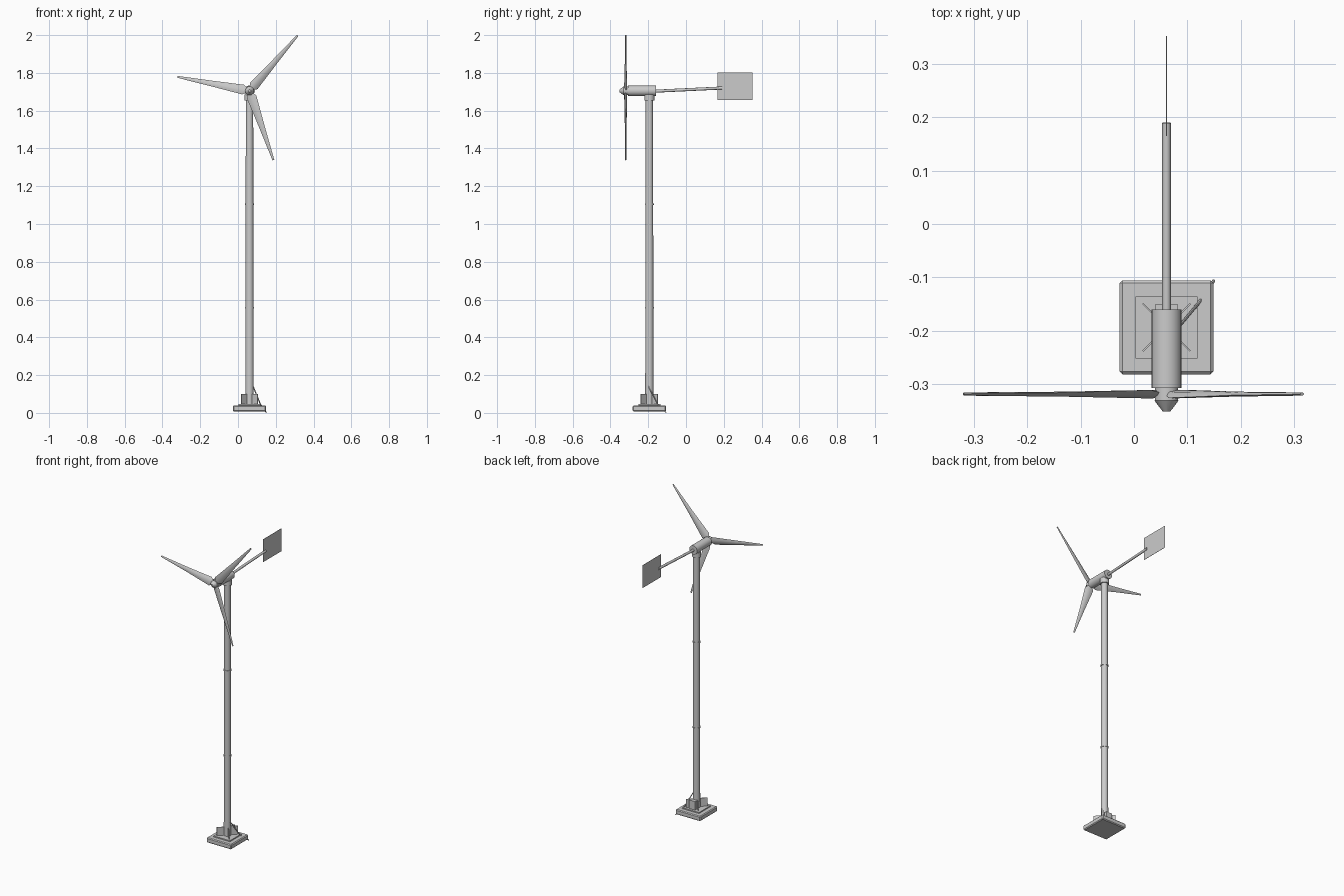
import bpy, bmesh, math
from mathutils import Vector, Matrix

if "Cube" in bpy.data.objects:
    bpy.data.objects.remove(bpy.data.objects["Cube"])

PX, PY = 0.061, -0.194      # tower axis
HZ = 1.705                  # rotor axis height


def obj_from_bm(name, bm, smooth=False):
    bmesh.ops.recalc_face_normals(bm, faces=bm.faces)
    me = bpy.data.meshes.new(name)
    bm.to_mesh(me)
    bm.free()
    ob = bpy.data.objects.new(name, me)
    bpy.context.collection.objects.link(ob)
    if smooth:
        bpy.ops.object.select_all(action='DESELECT')
        ob.select_set(True)
        bpy.context.view_layer.objects.active = ob
        bpy.ops.object.shade_smooth_by_angle(angle=math.radians(35))
    return ob


def box(name, center, size, rot=0.0, bevel=0.0):
    bm = bmesh.new()
    m = Matrix.Translation(center) @ Matrix.Rotation(rot, 4, 'Z') @ Matrix.Diagonal((*size, 1))
    bmesh.ops.create_cube(bm, size=1, matrix=m)
    if bevel:
        bmesh.ops.bevel(bm, geom=bm.edges[:], offset=bevel, segments=1, affect='EDGES')
    return obj_from_bm(name, bm)


def rod(name, a, b, r1, r2=None, sides=16):
    a, b = Vector(a), Vector(b)
    d = b - a
    bm = bmesh.new()
    m = Matrix.Translation((a + b) / 2) @ d.to_track_quat('Z', 'Y').to_matrix().to_4x4()
    bmesh.ops.create_cone(bm, cap_ends=True, segments=sides, radius1=r1,
                          radius2=r1 if r2 is None else r2, depth=d.length, matrix=m)
    return obj_from_bm(name, bm, True)


# Foundation block and mounting plate
box("foundation", (PX, PY, 0.023), (0.176, 0.176, 0.032), bevel=0.005)
box("mounting_plate", (PX, PY, 0.042), (0.116, 0.116, 0.008))

# Diagonal gusset fins around the tower foot
for i in range(4):
    a = math.radians(45 + 90 * i)
    c = (PX + 0.038 * math.cos(a), PY + 0.038 * math.sin(a), 0.072)
    box(f"gusset_{i + 1}", c, (0.05, 0.003, 0.056), rot=a)

# Small box behind the foot
box("junction_box", (PX, PY + 0.033, 0.072), (0.042, 0.022, 0.056))

# Ground cable running to the foundation corner
pts = [(0.078, -0.2, 0.145), (0.119, -0.151, 0.045), (0.15, -0.106, 0.003)]
for i in range(2):
    rod(f"ground_cable_{i + 1}", pts[i], pts[i + 1], 0.003, sides=8)

# Tower with joint rings and yaw collar
rod("tower", (PX, PY, 0.04), (PX, PY, 1.665), 0.022, 0.0195)
for i, z in enumerate((0.557, 1.105)):
    rod(f"joint_ring_{i + 1}", (PX, PY, z - 0.004), (PX, PY, z + 0.004), 0.0235)
rod("yaw_collar", (PX, PY, 1.653), (PX, PY, 1.685), 0.027)

# Nacelle, hub and nose cone
rod("nacelle", (PX, -0.308, HZ), (PX, -0.16, HZ), 0.028, sides=24)
rod("hub", (PX, -0.332, HZ), (PX, -0.306, HZ), 0.022)
rod("nose_cone", (PX, -0.352, HZ), (PX, -0.331, HZ), 0.007, 0.023)

# Tail boom and flat vane
rod("tail_boom", (PX, -0.165, 1.703), (PX, 0.19, 1.72), 0.008, sides=12)
box("tail_vane", (PX, 0.259, 1.73), (0.0015, 0.187, 0.146))


# Blade: twisted, tapering lens section swept outward from the hub
def blade(name, angle):
    stations = [(0.012, 0.022, 0.014, 12), (0.035, 0.054, 0.011, 16),
                (0.2, 0.031, 0.008, 9), (0.388, 0.010, 0.006, 3)]
    profile = [(-0.5, 0), (-0.2, 0.42), (0.2, 0.5), (0.5, 0), (0.2, -0.5), (-0.2, -0.42)]
    turn = Matrix.Translation((PX, -0.319, HZ)) @ Matrix.Rotation(-angle, 4, 'Y')
    bm = bmesh.new()
    rings = []
    for r, chord, thick, pitch in stations:
        t = math.radians(pitch)
        ring = []
        for u, v in profile:
            c, h = u * chord, v * thick
            p = Vector((r, h * math.cos(t) - c * math.sin(t),
                        c * math.cos(t) + h * math.sin(t)))
            ring.append(bm.verts.new(turn @ p))
        rings.append(ring)
    n = len(profile)
    for a, b in zip(rings, rings[1:]):
        for i in range(n):
            bm.faces.new((a[i], a[(i + 1) % n], b[(i + 1) % n], b[i]))
    bm.faces.new(rings[0])
    bm.faces.new(rings[-1])
    obj_from_bm(name, bm, True)


for i in range(3):
    blade(f"blade_{i + 1}", math.radians(49 + 120 * i))
